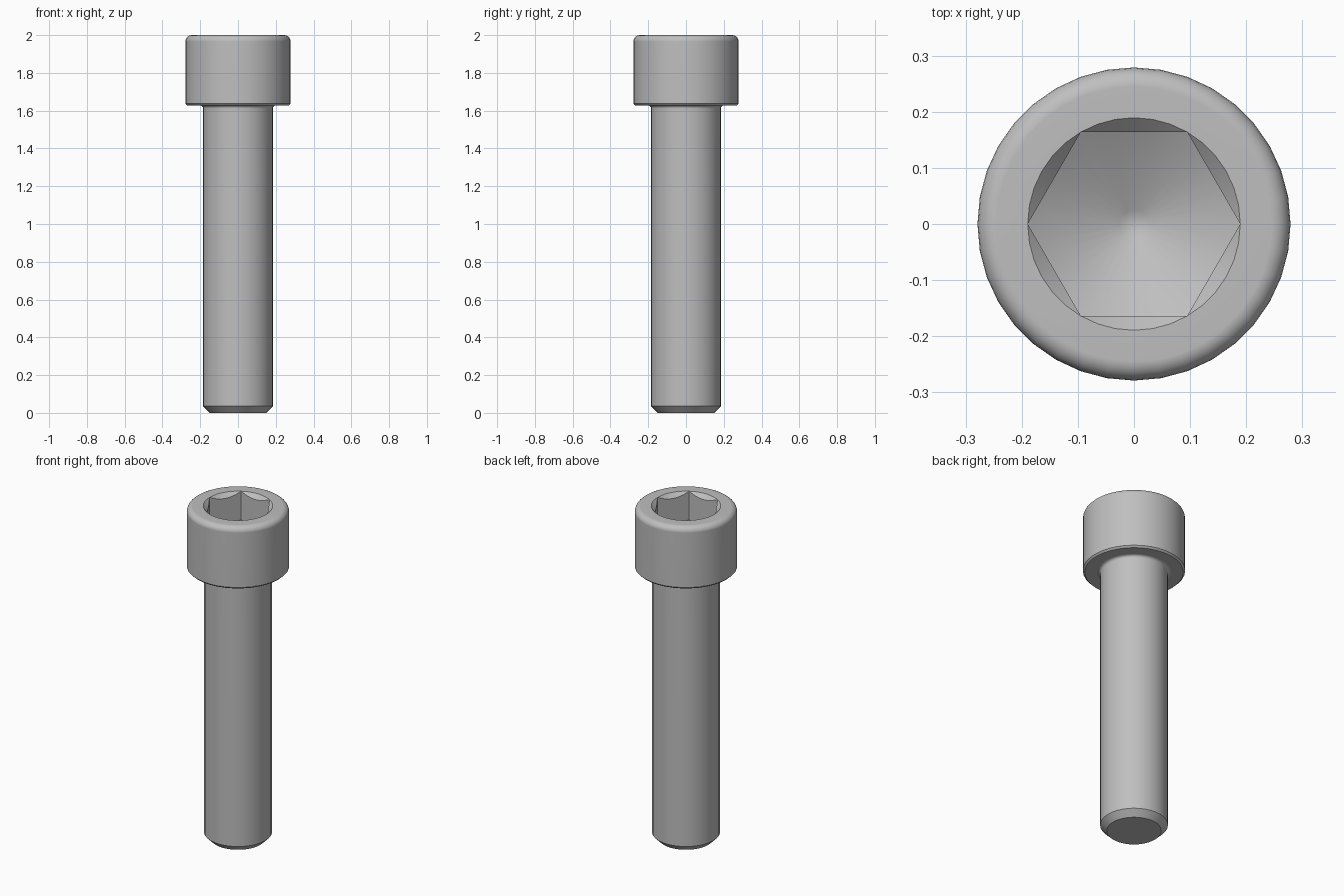
import bpy
import bmesh
from math import sin, cos, pi, radians, tan

cube = bpy.data.objects.get("Cube")
if cube:
    bpy.data.objects.remove(cube, do_unlink=True)

SEGMENTS = 36
HEAD_R, HEAD_BASE, TOP = 0.279, 1.628, 2.0
SHANK_R, TIP_CHAMFER = 0.185, 0.036
HEX_FLAT = 0.164                        # half the width across the flats
HEX_CORNER = HEX_FLAT / cos(pi / 6)
SOCKET_FLOOR = TOP - 0.186
TOP_FILLET, NECK_FILLET, BASE_CHAMFER = 0.034, 0.016, 0.01

steel = bpy.data.materials.new("steel grey")
steel.use_nodes = True
colour = (0.52, 0.52, 0.52, 1)
steel.diffuse_color = colour
steel.node_tree.nodes["Principled BSDF"].inputs["Base Color"].default_value = colour


def circle(r, z):
    """Ring of constant radius and height."""
    return lambda a: (r, z)


def fillet(r, z, size, start, end, steps=5):
    """Rings along an arc around the profile point (r, z)."""
    angles = [radians(start + (end - start) * i / steps) for i in range(steps + 1)]
    return [circle(r + size * cos(t), z + size * sin(t)) for t in angles]


def hex_radius(a):
    return HEX_FLAT / cos(a % (pi / 3) - pi / 6)


def scallop(a):
    """Where the conical socket mouth meets the hexagon walls."""
    r = hex_radius(a)
    return r, TOP - (HEX_CORNER - r)


def socket_bottom(a):
    """Where the hexagon walls meet the drilled cone."""
    r = hex_radius(a)
    return r, SOCKET_FLOOR + (r - HEX_FLAT) * tan(pi / 6)


def revolve(name, rings, cap_first=False, cap_last=False):
    bm = bmesh.new()
    loops = []
    for ring in rings:
        loop = []
        for i in range(SEGMENTS):
            a = 2 * pi * i / SEGMENTS
            r, z = ring(a)
            loop.append(bm.verts.new((r * cos(a), r * sin(a), z)))
        loops.append(loop)
    for low, high in zip(loops, loops[1:]):
        for i in range(SEGMENTS):
            j = (i + 1) % SEGMENTS
            bm.faces.new((low[i], low[j], high[j], high[i]))
    if cap_first:
        bm.faces.new(loops[0][::-1])
    if cap_last:
        bm.faces.new(loops[-1])
    bmesh.ops.remove_doubles(bm, verts=bm.verts, dist=1e-5)
    mesh = bpy.data.meshes.new(name)
    bm.to_mesh(mesh)
    bm.free()
    mesh.materials.append(steel)
    obj = bpy.data.objects.new(name, mesh)
    bpy.context.collection.objects.link(obj)
    bpy.ops.object.select_all(action="DESELECT")
    obj.select_set(True)
    bpy.context.view_layer.objects.active = obj
    bpy.ops.object.shade_smooth_by_angle(angle=radians(32))
    weighted = obj.modifiers.new("weighted normals", "WEIGHTED_NORMAL")
    weighted.keep_sharp = True
    return obj


# Shank: chamfered tip, plain cylinder, fillet flaring out under the head
neck = fillet(SHANK_R + NECK_FILLET, HEAD_BASE - NECK_FILLET, NECK_FILLET, 180, 90, 4)
revolve("shank", [circle(SHANK_R - TIP_CHAMFER, 0), circle(SHANK_R, TIP_CHAMFER)] + neck,
        cap_first=True)

# Head: underside, rounded rim, countersunk hexagon socket with drilled floor
cone_tip = 0.025
rim = fillet(HEAD_R - TOP_FILLET, TOP - TOP_FILLET, TOP_FILLET, 0, 90)
revolve("socket_head",
        [circle(SHANK_R + NECK_FILLET, HEAD_BASE),
         circle(HEAD_R - BASE_CHAMFER, HEAD_BASE),
         circle(HEAD_R, HEAD_BASE + BASE_CHAMFER)]
        + rim
        + [circle(HEX_CORNER, TOP), scallop, socket_bottom,
           circle(cone_tip, SOCKET_FLOOR - (HEX_FLAT - cone_tip) * tan(pi / 6))],
        cap_last=True)
